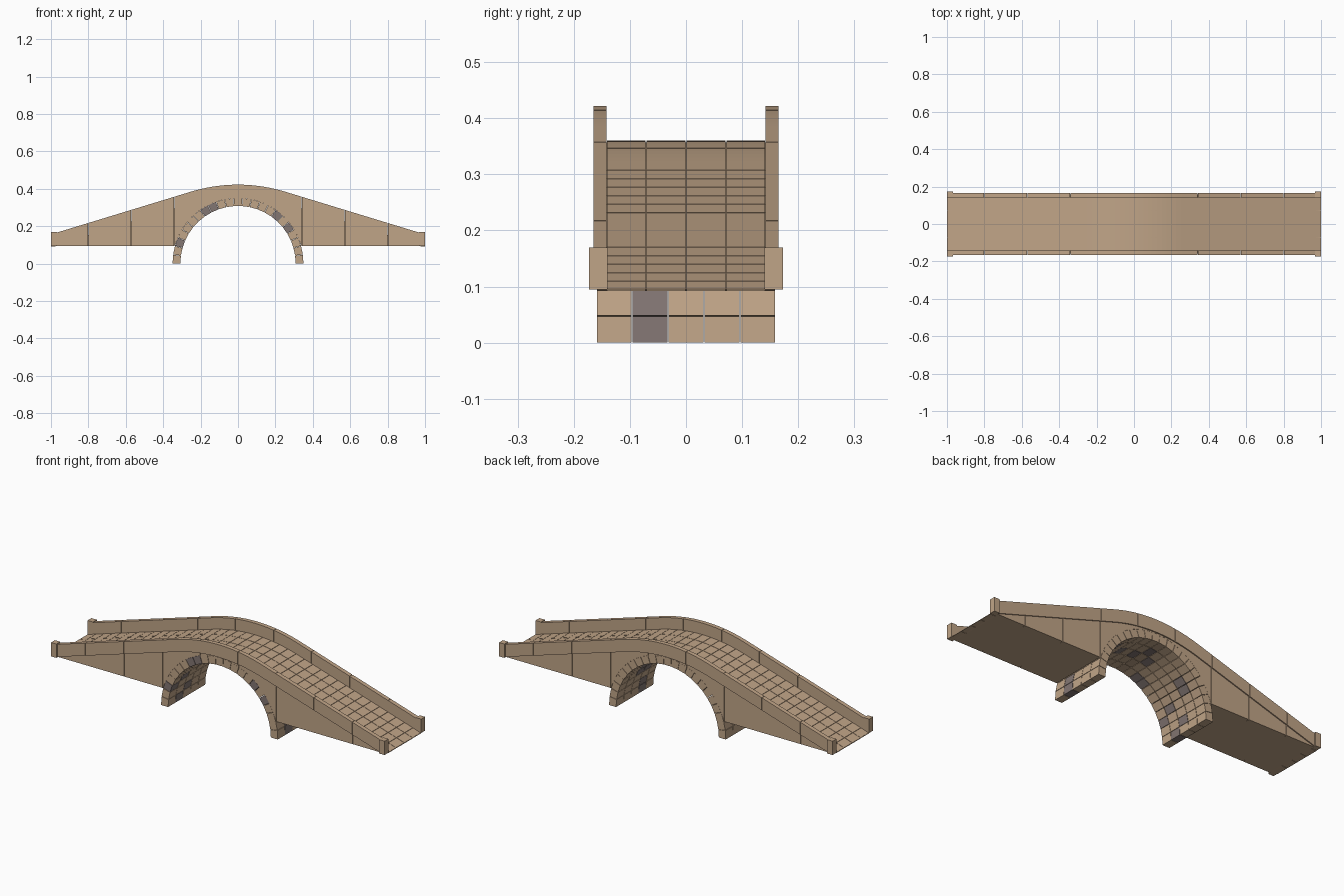
import bpy, bmesh, math, random

if "Cube" in bpy.data.objects:
    bpy.data.objects.remove(bpy.data.objects["Cube"])

random.seed(4)
BASE = 0.095          # underside of the ramps
R_IN, R_OUT = 0.308, 0.35
SLOPE, CURVE = 0.305, 0.256


def material(name, rgb):
    m = bpy.data.materials.new(name)
    m.diffuse_color = (*rgb, 1)
    m.use_nodes = True
    m.node_tree.nodes["Principled BSDF"].inputs["Base Color"].default_value = m.diffuse_color
    return m


TAN = material("tan_stone", (0.53, 0.375, 0.245))
GREY = material("grey_stone", (0.225, 0.18, 0.17))


def deck(x):
    """Road height: straight ramps joined by a rounded crown."""
    a = abs(x)
    drop = SLOPE * a * a / (2 * CURVE) if a < CURVE else SLOPE * (a - CURVE / 2)
    return 0.36 - drop


def arch_top(x):
    """Lower limit of the masonry: flat base, cut by the arch ring."""
    return max(BASE, math.sqrt(max(R_OUT ** 2 - x * x, 0)))


def prism(bm, outline, y0, y1, mat=0):
    """Extrude a list of quads-by-columns (x_low, z_low, x_high, z_high) along y."""
    rings = [[bm.verts.new(p) for p in ((xl, y0, zl), (xh, y0, zh), (xh, y1, zh), (xl, y1, zl))]
             for xl, zl, xh, zh in outline]
    faces = [rings[0], rings[-1][::-1]]
    for a, b in zip(rings, rings[1:]):
        for i in range(4):
            j = (i + 1) % 4
            faces.append([a[i], b[i], b[j], a[j]])
    for f in faces:
        bm.faces.new(f).material_index = mat


def strip(bm, x0, x1, y0, y1, lo, hi, step=0.012):
    n = max(1, math.ceil((x1 - x0) / step))
    xs = [x0 + (x1 - x0) * i / n for i in range(n + 1)]
    prism(bm, [(x, lo(x), x, max(hi(x), lo(x) + 0.001)) for x in xs], y0, y1)


def finish(bm, name):
    bmesh.ops.recalc_face_normals(bm, faces=bm.faces)
    me = bpy.data.meshes.new(name)
    bm.to_mesh(me)
    bm.free()
    me.materials.append(TAN)
    me.materials.append(GREY)
    ob = bpy.data.objects.new(name, me)
    bpy.context.collection.objects.link(ob)
    return ob


# Solid fill between the side walls
bm = bmesh.new()
strip(bm, -0.998, 0.998, -0.143, 0.143, arch_top, lambda x: deck(x) - 0.003)
finish(bm, "bridge_fill")

# Paving: four columns of slabs following the road
bm = bmesh.new()
ROWS, COLS, W = 40, 4, 0.142
for r in range(ROWS):
    x0 = -1 + 2 * r / ROWS
    for c in range(COLS):
        y0 = -W + 2 * W * c / COLS
        strip(bm, x0 + 0.001, x0 + 2 / ROWS - 0.001, y0 + 0.001, y0 + 2 * W / COLS - 0.001,
              lambda x: max(deck(x) - 0.012, 0.0925), deck, 0.03)
finish(bm, "paving_slabs")

# Side walls and parapets in long blocks, with end posts
JOINTS = [-0.97, -0.8, -0.57, -0.34, -0.115, 0.115, 0.34, 0.57, 0.8, 0.97]
for side, label in ((-1, "front"), (1, "back")):
    wall, rail, posts = bmesh.new(), bmesh.new(), bmesh.new()

    def span(a, b):
        return sorted((side * a, side * b))

    for a, b in zip(JOINTS, JOINTS[1:]):
        strip(wall, a + 0.001, b - 0.001, *span(0.14, 0.159), arch_top,
              lambda x: deck(x) - 0.006)
        strip(rail, a + 0.001, b - 0.001, *span(0.142, 0.165),
              lambda x: max(deck(x) - 0.006, BASE), lambda x: deck(x) + 0.062)
    for s in (-1, 1):
        xa, xb = sorted((s * 0.968, s * 1.0))
        strip(posts, xa, xb, *span(0.14, 0.173), lambda x: BASE, lambda x: 0.17, 1)
    finish(wall, label + "_side_wall")
    finish(rail, label + "_parapet")
    finish(posts, label + "_end_posts")

# Arch ring of separate wedge stones, some of them grey
bm = bmesh.new()
N, ACROSS, HALF = 23, 5, 0.16
FRONT_GREY = (4, 6, 14, 15, 20)
for i in range(N):
    a0 = math.pi * i / N + (0.003 if i else 0)
    a1 = math.pi * (i + 1) / N - (0.003 if i < N - 1 else 0)
    for c in range(ACROSS):
        if c == 0:
            grey = i in FRONT_GREY
        elif c == ACROSS - 1:
            grey = False
        else:
            grey = (c == 1 and i < 2) or (i > 2 and random.random() < 0.25)
        y0 = -HALF + 2 * HALF * c / ACROSS
        prism(bm, [(R_IN * math.cos(a), R_IN * math.sin(a),
                    R_OUT * math.cos(a), R_OUT * math.sin(a)) for a in (a0, a1)],
              y0 + 0.001, y0 + 2 * HALF / ACROSS - 0.001, int(grey))
finish(bm, "arch_stones")
